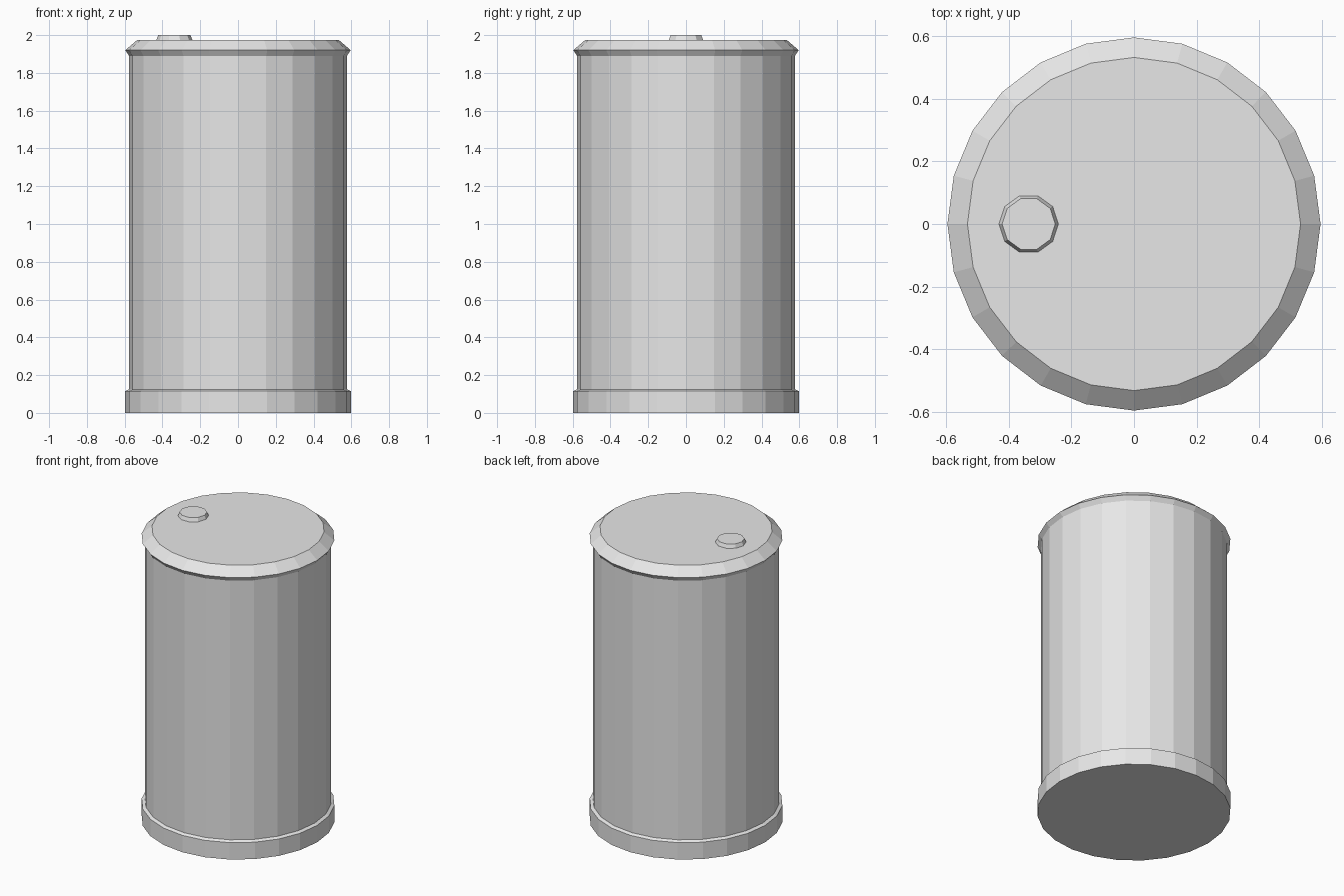
import bpy
import bmesh
from math import cos, sin, tau

cube = bpy.data.objects.get("Cube")
if cube:
    bpy.data.objects.remove(cube, do_unlink=True)

COLOUR = (0.8, 0.8, 0.8, 1.0)
grey = bpy.data.materials.new("plain_grey")
grey.diffuse_color = COLOUR
grey.use_nodes = True
grey.node_tree.nodes["Principled BSDF"].inputs["Base Color"].default_value = COLOUR


def turned_part(name, profile, sides, x=0.0):
    """Closed, flat-shaded solid turned from (radius, height) pairs, bottom to top."""
    bm = bmesh.new()
    rings = [[bm.verts.new((x + r * cos(tau * i / sides), r * sin(tau * i / sides), z))
              for i in range(sides)] for r, z in profile]
    for low, high in zip(rings, rings[1:]):
        for i in range(sides):
            j = (i + 1) % sides
            bm.faces.new((low[i], low[j], high[j], high[i]))
    bm.faces.new(rings[0][::-1])
    bm.faces.new(rings[-1])
    mesh = bpy.data.meshes.new(name)
    bm.to_mesh(mesh)
    bm.free()
    mesh.materials.append(grey)
    obj = bpy.data.objects.new(name, mesh)
    bpy.context.collection.objects.link(obj)
    return obj


# Barrel with its wide foot and bevelled lid, one continuous shell
turned_part("barrel", [
    (0.597, 0.0), (0.597, 0.115), (0.577, 0.125),
    (0.577, 1.89), (0.597, 1.92), (0.533, 1.975)], 24)

# Small tapered plug set off to one side of the lid
turned_part("plug", [(0.095, 1.97), (0.095, 1.975), (0.085, 2.0)], 10, x=-0.337)
